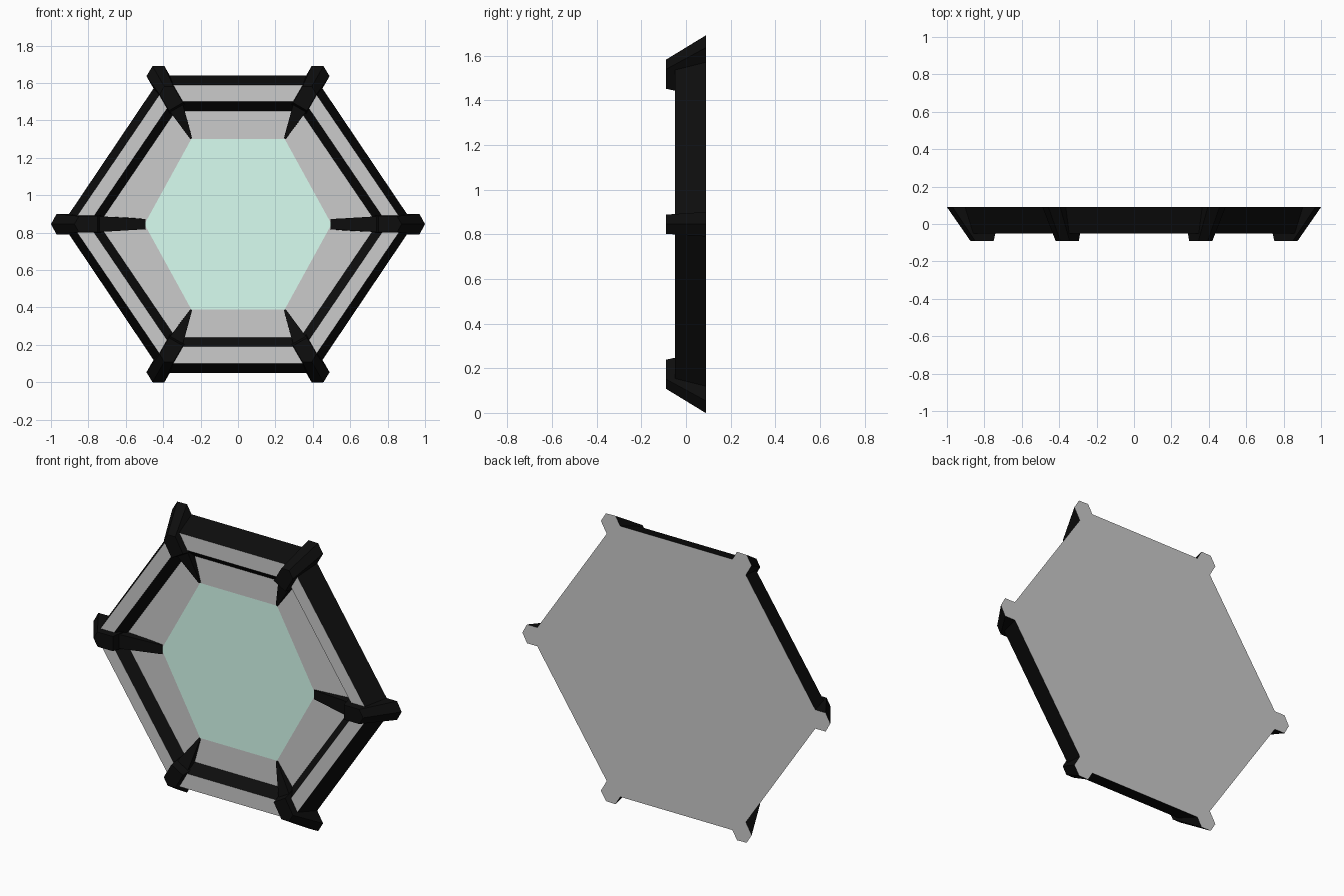
import bpy
import bmesh
import math
from mathutils import Vector

if "Cube" in bpy.data.objects:
    bpy.data.objects.remove(bpy.data.objects["Cube"])

CZ = 0.845      # height of the hexagon centre
BACK = 0.09     # plane of the flat back


def material(name, col):
    m = bpy.data.materials.new(name)
    m.diffuse_color = (*col, 1)
    m.use_nodes = True
    m.node_tree.nodes["Principled BSDF"].inputs["Base Color"].default_value = m.diffuse_color
    return m


black = material("black_trim", (0.004, 0.004, 0.004))
green = material("green_glass", (0.69, 1.0, 0.88))


def finish(bm, name, mats):
    bmesh.ops.recalc_face_normals(bm, faces=bm.faces)
    me = bpy.data.meshes.new(name)
    bm.to_mesh(me)
    bm.free()
    for m in mats:
        me.materials.append(m)
    ob = bpy.data.objects.new(name, me)
    bpy.context.collection.objects.link(ob)
    return ob


def hexagon(a, b, h, y):
    pts = [(a, 0), (b, h), (-b, h), (-a, 0), (-b, -h), (b, -h)]
    return [Vector((x, y, CZ + z)) for x, z in pts]


def bridge(bm, r0, r1, mat):
    n = len(r0)
    for i in range(n):
        j = (i + 1) % n
        f = bm.faces.new((r0[i], r0[j], r1[j], r1[i]))
        f.material_index = mat


# Frame: sloped outer wall, flat rim, sloped inner wall, recessed panel, glass
bm = bmesh.new()
specs = [(0.94, 0.405, 0.795, BACK), (0.89, 0.384, 0.745, -0.05),
         (0.80, 0.355, 0.655, -0.05), (0.745, 0.334, 0.605, 0.005),
         (0.50, 0.25, 0.455, 0.005)]
rings = [[bm.verts.new(p) for p in hexagon(*s)] for s in specs]
for k, mat in enumerate((1, 0, 1, 0)):
    bridge(bm, rings[k], rings[k + 1], mat)
bm.faces.new(rings[0]).material_index = 0
bm.faces.new(rings[-1]).material_index = 2
finish(bm, "window_frame", [None, black, green])


# Corner posts: pointed block tapering to the front, plus an arm to the glass
def post(name, tip, ang, end, end_w):
    u = Vector((math.cos(ang), 0, math.sin(ang)))
    t = Vector((-u.z, 0, u.x))
    tip = Vector((tip[0], 0, CZ + tip[1]))

    def at(r, w, y):
        return tip + u * r + t * w + Vector((0, y, 0))

    def section(r, shoulder, inner, w, y):
        return [bm.verts.new(at(*p, y)) for p in
                ((r, 0), (r - shoulder, w), (inner, w),
                 (inner, -w), (r - shoulder, -w))]

    bm = bmesh.new()
    foot = section(0, 0.03, -0.29, 0.055, BACK)
    head = section(-0.125, 0.025, -0.25, 0.043, -0.09)
    bridge(bm, foot, head, 1)
    bm.faces.new(head).material_index = 1
    bm.faces.new(foot).material_index = 0
    finish(bm, name + "_post", [None, black])

    bm = bmesh.new()
    e = Vector((end[0], 0, CZ + end[1]))
    a = [bm.verts.new(at(-0.24, w, y)) for w, y in
         ((0.043, 0.03), (0.043, -0.05), (-0.043, -0.05), (-0.043, 0.03))]
    b = [bm.verts.new(e + t * w + Vector((0, y, 0))) for w, y in
         ((end_w, 0.03), (end_w * 0.9, 0.0), (-end_w * 0.9, 0.0), (-end_w, 0.03))]
    bridge(bm, a, b, 0)
    bm.faces.new(a)
    bm.faces.new(b)
    finish(bm, name + "_arm", [black])


for sx, side in ((1, "right"), (-1, "left")):
    post(side, (sx, 0), 0 if sx > 0 else math.pi, (sx * 0.495, 0), 0.03)
    for sz, level in ((1, "upper"), (-1, "lower")):
        ang = math.atan2(sz * math.sqrt(3), sx)
        post(level + "_" + side, (sx * 0.457, sz * 0.845), ang,
             (sx * 0.25, sz * 0.457), 0.006)
